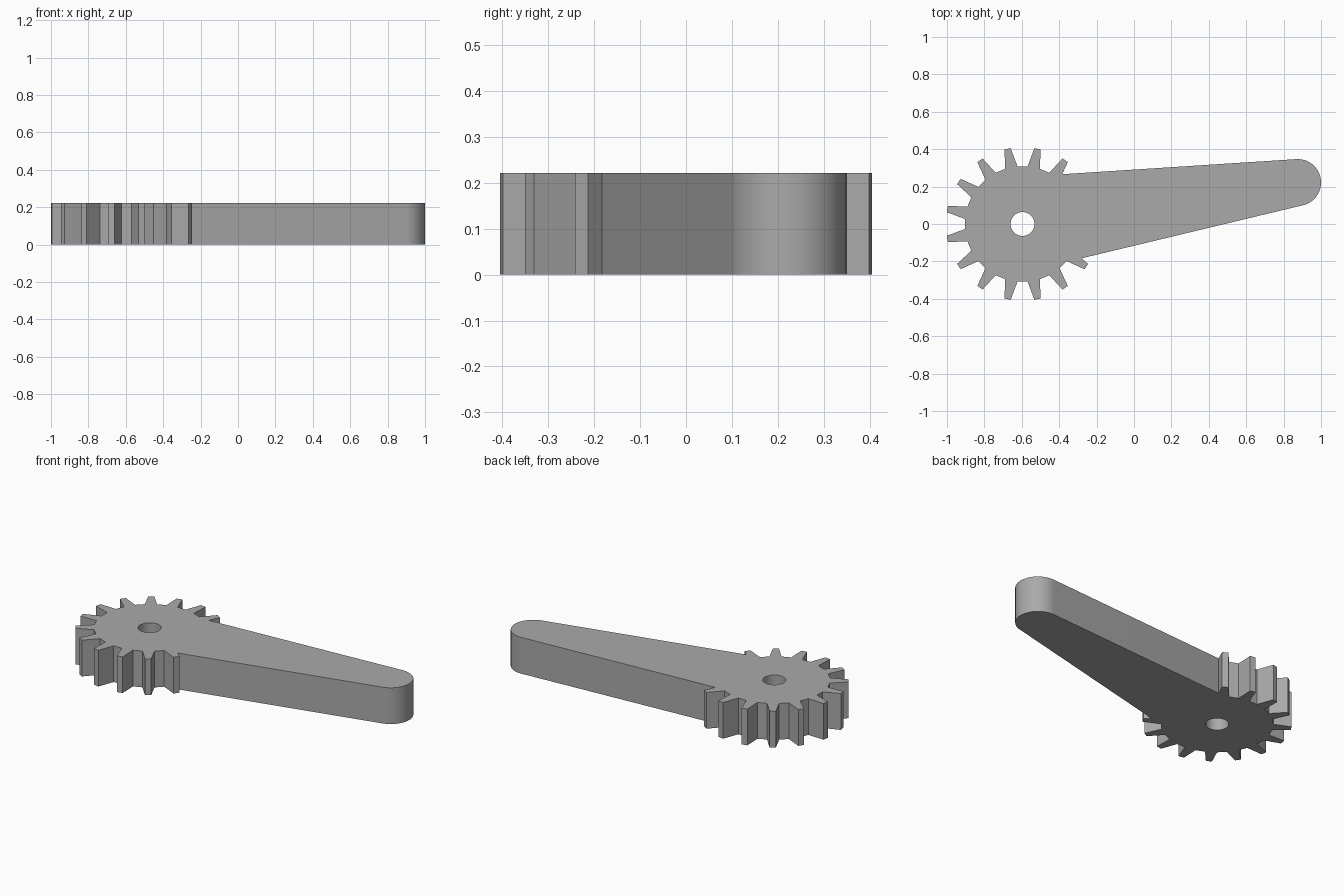
import bpy
from math import radians, cos, sin, hypot, atan2, acos, pi
from mathutils import Vector
from mathutils.geometry import intersect_line_line_2d

cube = bpy.data.objects.get("Cube")
if cube:
    bpy.data.objects.remove(cube, do_unlink=True)

HEIGHT = 0.221
HUB = Vector((-0.596, 0.0))
TIP_R, ROOT_R, HOLE_R = 0.41, 0.309, 0.064
TEETH = 16
STEP = 360 / TEETH
ROOT_HALF, TIP_HALF = 6.2, 2.4     # half angles of a tooth, in degrees
END = Vector((0.875, 0.222))
END_R, ARM_R = 0.125, 0.252        # arm radius at the free end and at the hub


def polar(centre, radius, angle):
    return centre + Vector((cos(angle), sin(angle))) * radius


def tooth(index):
    """Four corners of one tooth, counter-clockwise."""
    mid = STEP * (index + 0.5)
    corners = ((ROOT_R, -ROOT_HALF), (TIP_R, -TIP_HALF),
               (TIP_R, TIP_HALF), (ROOT_R, ROOT_HALF))
    return [polar(HUB, r, radians(mid + a)) for r, a in corners]


# Arm sides are the common tangents of the hub circle and the end circle
axis = END - HUB
heading = atan2(axis.y, axis.x)
spread = acos((ARM_R - END_R) / hypot(axis.x, axis.y))
low, high = heading - spread, heading + spread

# Teeth that stay outside the arm, from its upper side round to its lower side
points = [p for i in range(2, TEETH - 1) for p in tooth(i)]
points[0] = intersect_line_line_2d(points[0], points[1],
                                   polar(HUB, ARM_R, high), polar(END, END_R, high))
points[-1] = intersect_line_line_2d(points[-2], points[-1],
                                    polar(HUB, ARM_R, low), polar(END, END_R, low))

# Rounded free end
ARC = 40
points += [polar(END, END_R, low + (high - low) * k / ARC) for k in range(ARC + 1)]

# Axle hole
hole = [polar(HUB, HOLE_R, 2 * pi * k / 48) for k in range(48)]

# Filled and extruded outline
curve = bpy.data.curves.new("gear_arm", "CURVE")
curve.dimensions = "2D"
curve.fill_mode = "BOTH"
curve.extrude = HEIGHT / 2
for loop in (points, hole):
    spline = curve.splines.new("POLY")
    spline.points.add(len(loop) - 1)
    spline.use_cyclic_u = True
    for target, p in zip(spline.points, loop):
        target.co = (p.x, p.y, 0, 1)

part = bpy.data.objects.new("gear_arm", curve)
part.location.z = HEIGHT / 2
bpy.context.collection.objects.link(part)
bpy.ops.object.select_all(action="DESELECT")
part.select_set(True)
bpy.context.view_layer.objects.active = part
bpy.ops.object.convert(target="MESH")
part = bpy.context.object

# Weld the caps to the walls, then smooth the round walls only
bpy.ops.object.mode_set(mode="EDIT")
bpy.ops.mesh.select_all(action="SELECT")
bpy.ops.mesh.remove_doubles(threshold=0.0001)
bpy.ops.mesh.normals_make_consistent(inside=False)
bpy.ops.object.mode_set(mode="OBJECT")
bpy.ops.object.shade_smooth_by_angle(angle=radians(20))

grey = bpy.data.materials.new("plain grey")
grey.use_nodes = True
colour = (0.40, 0.40, 0.40, 1)
grey.diffuse_color = colour
grey.node_tree.nodes["Principled BSDF"].inputs["Base Color"].default_value = colour
part.data.materials.clear()
part.data.materials.append(grey)
